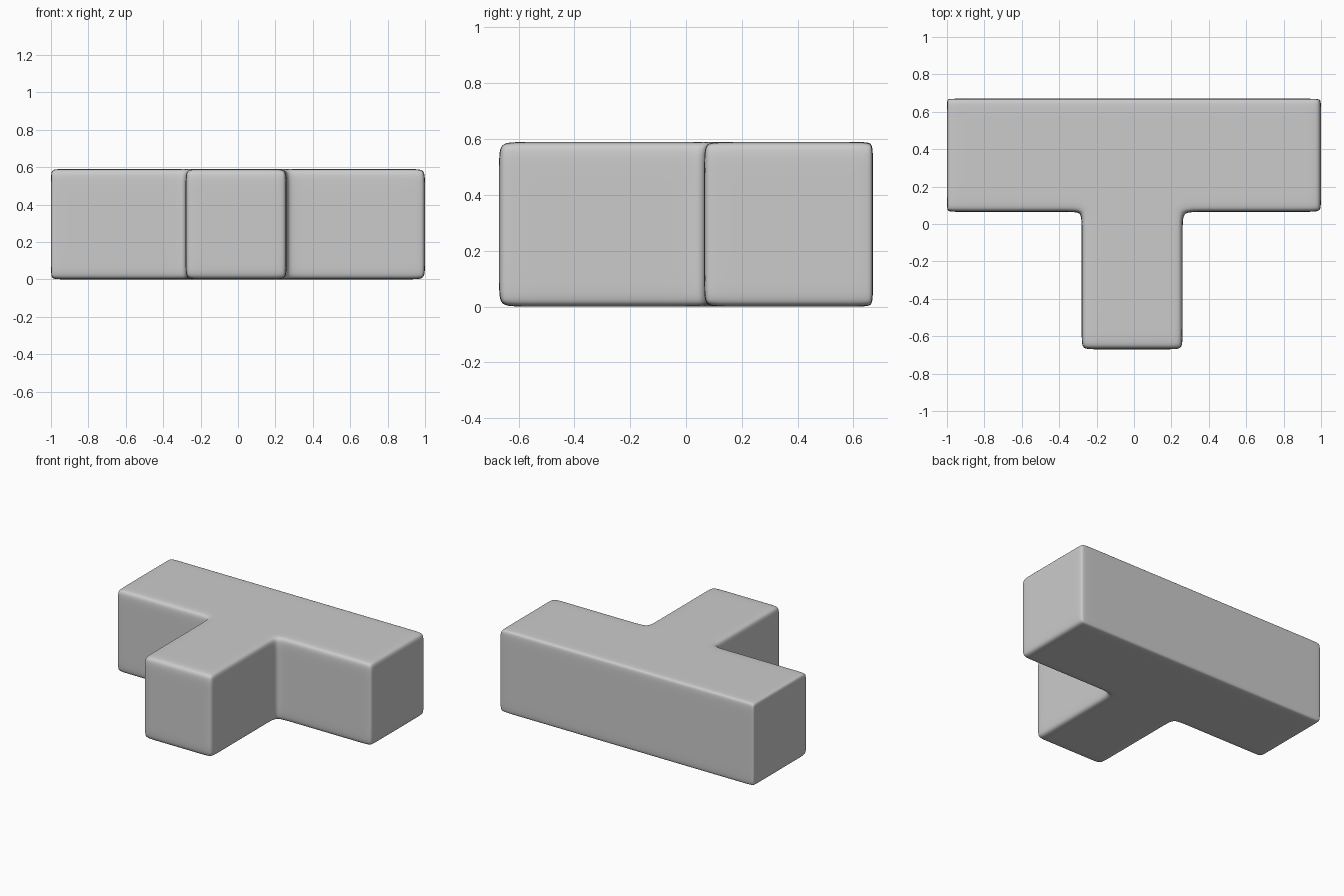
import bpy
import bmesh

cube = bpy.data.objects.get("Cube")
if cube:
    bpy.data.objects.remove(cube, do_unlink=True)

grey = bpy.data.materials.new("plain_grey")
grey.use_nodes = True
grey.diffuse_color = (0.6, 0.6, 0.6, 1)
grey.node_tree.nodes["Principled BSDF"].inputs["Base Color"].default_value = (0.6, 0.6, 0.6, 1)

# Cage lines: the main planes with supporting loops beside them
STEM_LEFT, STEM_RIGHT, BAR_FRONT = 0.26, -0.28, 0.065
xs = [-1, -0.97, -0.34, STEM_RIGHT, -0.22, 0.20, STEM_LEFT, 0.34, 0.94, 1]
ys = [-0.67, -0.60, -0.01, BAR_FRONT, 0.12, 0.64, 0.67]
zs = [0, 0.08, 0.51, 0.59]


def filled(i, j):
    """True where a plan cell lies in the crossbar or the stem."""
    if not (0 <= i < len(xs) - 1 and 0 <= j < len(ys) - 1):
        return False
    return ys[j] >= BAR_FRONT or STEM_RIGHT <= xs[i] < STEM_LEFT


bm = bmesh.new()
verts = {}


def quad(*keys):
    for i, j, k in keys:
        if (i, j, k) not in verts:
            verts[i, j, k] = bm.verts.new((xs[i], ys[j], zs[k]))
    bm.faces.new([verts[key] for key in keys])


# Caps over every filled cell, walls along every open side
top = len(zs) - 1
for i in range(len(xs) - 1):
    for j in range(len(ys) - 1):
        if not filled(i, j):
            continue
        ring = [(i, j), (i + 1, j), (i + 1, j + 1), (i, j + 1)]
        quad(*[(a, b, top) for a, b in ring])
        quad(*[(a, b, 0) for a, b in reversed(ring)])
        for n, (di, dj) in enumerate([(0, -1), (1, 0), (0, 1), (-1, 0)]):
            if not filled(i + di, j + dj):
                p, q = ring[n], ring[(n + 1) % 4]
                for k in range(top):
                    quad((*p, k), (*q, k), (*q, k + 1), (*p, k + 1))

mesh = bpy.data.meshes.new("t_block")
bm.to_mesh(mesh)
bm.free()
mesh.materials.append(grey)
mesh.shade_smooth()

# Rounded block
block = bpy.data.objects.new("t_block", mesh)
bpy.context.collection.objects.link(block)
rounding = block.modifiers.new("rounding", "SUBSURF")
rounding.levels = rounding.render_levels = 3
